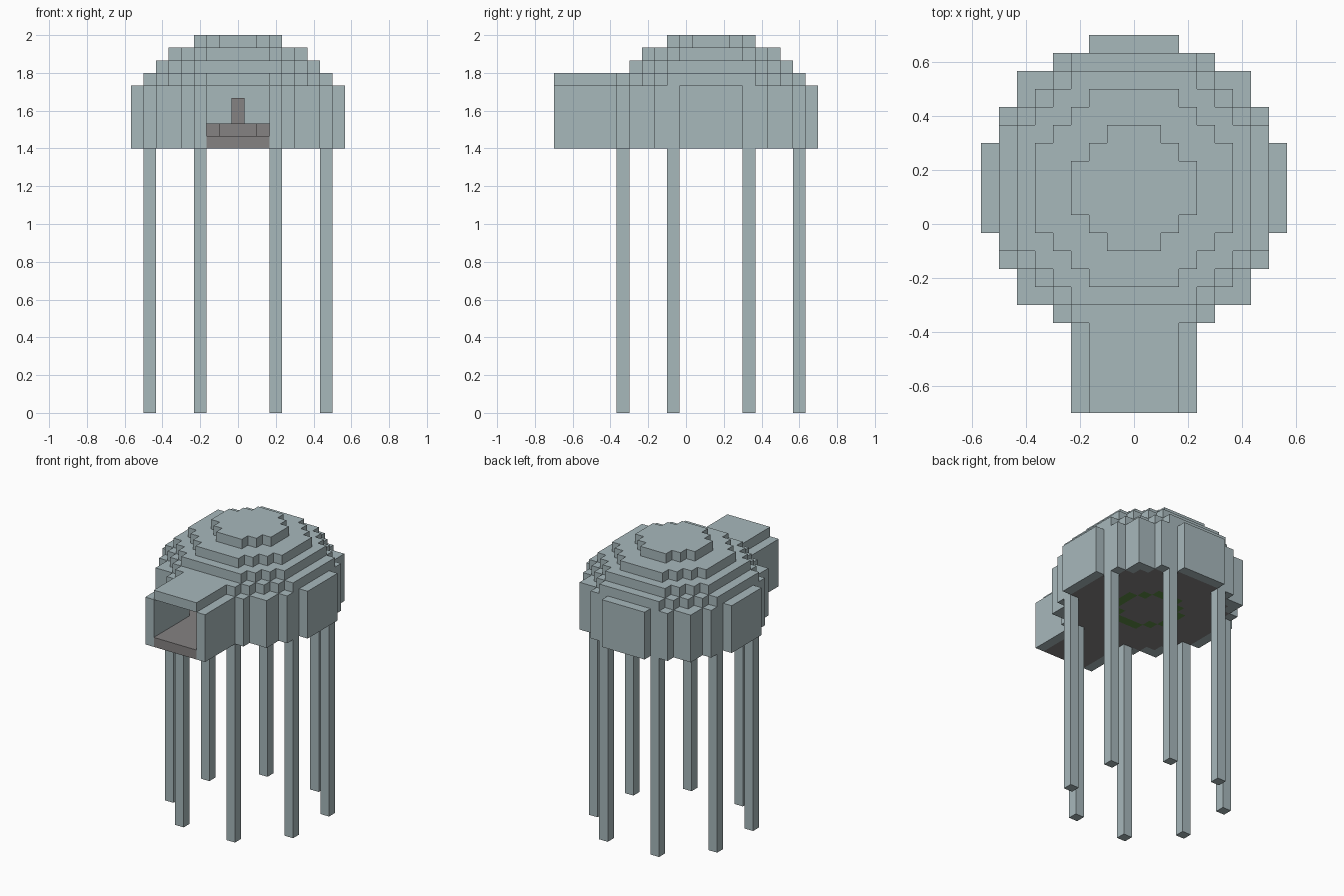
import bpy
import bmesh

if "Cube" in bpy.data.objects:
    bpy.data.objects.remove(bpy.data.objects["Cube"], do_unlink=True)

U = 1 / 15          # edge of one block
BACK = 2            # dome centre, in blocks behind the origin
BASE = 21           # height of the underside, in blocks


def material(name, r, g, b):
    mat = bpy.data.materials.new(name)
    mat.use_nodes = True
    mat.diffuse_color = (r, g, b, 1)
    mat.node_tree.nodes["Principled BSDF"].inputs["Base Color"].default_value = (r, g, b, 1)
    return mat


HULL = material("pale_slate", 0.39, 0.48, 0.50)
GREY = material("floor_grey", 0.235, 0.225, 0.225)
GREEN = material("moss_green", 0.11, 0.26, 0.06)


def build(name, cells, mat):
    """Make one object from the outer faces of a set of blocks."""
    bm = bmesh.new()
    for cell in cells:
        for axis in range(3):
            b, c = (axis + 1) % 3, (axis + 2) % 3
            for side in (0, 1):
                near = list(cell)
                near[axis] += 1 if side else -1
                if tuple(near) in cells:
                    continue
                ring = [(0, 0), (1, 0), (1, 1), (0, 1)]
                if not side:
                    ring.reverse()
                verts = []
                for p, q in ring:
                    v = list(cell)
                    v[axis] += side
                    v[b] += p
                    v[c] += q
                    verts.append(bm.verts.new(((v[0] - 0.5) * U, (v[1] + BACK - 0.5) * U, v[2] * U)))
                bm.faces.new(verts)
    bmesh.ops.remove_doubles(bm, verts=bm.verts, dist=U / 100)
    mesh = bpy.data.meshes.new(name)
    bm.to_mesh(mesh)
    bm.free()
    mesh.materials.append(mat)
    obj = bpy.data.objects.new(name, mesh)
    bpy.context.collection.objects.link(obj)


def disc(limit, z):
    """Round layer of blocks, bounded by the squared radius."""
    return {(x, y, z) for x in range(-8, 9) for y in range(-8, 9) if x * x + y * y <= limit}


def block(xs, ys, zs):
    return {(x, y, z) for x in xs for y in ys for z in zs}


# Solid dome: a drum with four shrinking layers on top
solid = set()
for z, limit in enumerate([72] * 5 + [59, 46, 30, 11], BASE):
    solid |= disc(limit, z)

# Hollow it, leaving a one-block shell that is open underneath
inside = {(x, y, z) for x, y, z in solid
          if {(x + 1, y, z), (x - 1, y, z), (x, y + 1, z), (x, y - 1, z), (x, y, z + 1)} <= solid}
passage = block(range(-2, 3), range(-12, -6), range(BASE, BASE + 5))
build("dome", solid - inside - passage, HULL)

# Entrance tunnel
LENGTH = range(-12, -7)
build("tunnel_walls", block((-3, 3), LENGTH, range(BASE, BASE + 5)), HULL)
build("tunnel_roof", block(range(-2, 3), LENGTH, [BASE + 5]), HULL)

# Floor with an inlaid ring
ring = disc(11, BASE) - disc(6, BASE)
floor = disc(54, BASE) | block(range(-2, 3), LENGTH, [BASE])
build("floor", floor - ring, GREY)
build("floor_ring", ring, GREEN)

# Platform and post inside the dome
build("platform", disc(11, BASE + 1), GREY)
build("post", block([0], [0], range(BASE + 2, BASE + 4)), GREY)

# Eight legs, mirrored both ways
for a, b in ((7, 3), (3, 7)):
    for sx, left in ((1, "left"), (-1, "right")):
        for sy, end in ((-1, "front"), (1, "back")):
            kind = "side" if a > b else "end"
            build(f"{end}_{left}_{kind}_leg", block([a * sx], [b * sy], range(BASE)), HULL)
